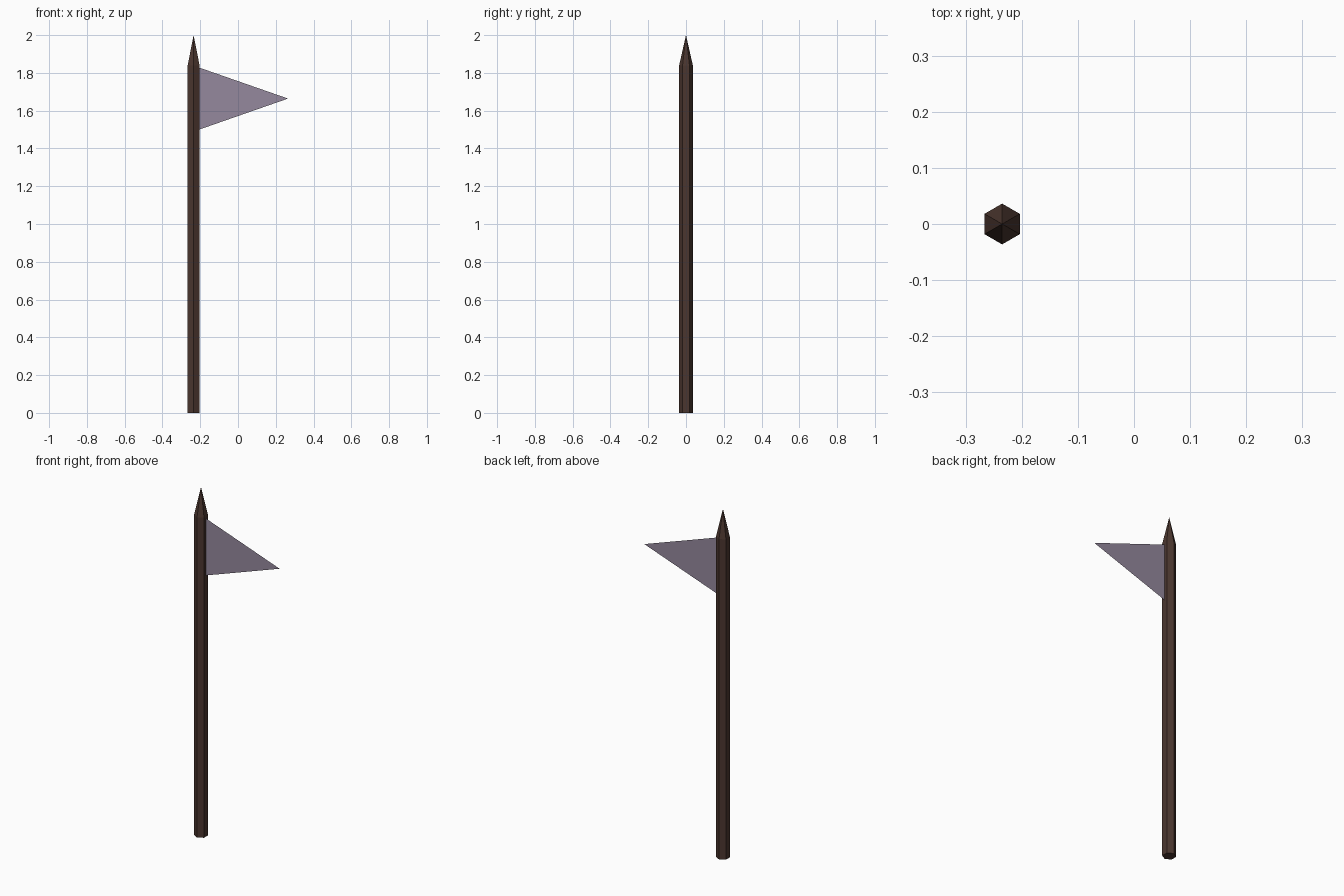
import bpy, bmesh
from math import radians
from mathutils import Matrix

if "Cube" in bpy.data.objects:
    bpy.data.objects.remove(bpy.data.objects["Cube"])

POLE_X, RADIUS, SHOULDER, TOP = -0.235, 0.0363, 1.84, 2.0


def material(name, color):
    mat = bpy.data.materials.new(name)
    mat.diffuse_color = (*color, 1)
    mat.use_nodes = True
    mat.node_tree.nodes["Principled BSDF"].inputs["Base Color"].default_value = mat.diffuse_color
    return mat


def add_object(name, bm, mat):
    mesh = bpy.data.meshes.new(name)
    bm.to_mesh(mesh)
    bm.free()
    mesh.materials.append(mat)
    obj = bpy.data.objects.new(name, mesh)
    bpy.context.collection.objects.link(obj)
    return obj


wood = material("dark_wood", (0.07, 0.037, 0.028))
cloth = material("purple_cloth", (0.30, 0.25, 0.34))

# Hexagonal pole: corners face front and back, top sharpened to a point
bm = bmesh.new()
base = bmesh.ops.create_circle(bm, cap_ends=True, segments=6, radius=RADIUS,
                               matrix=Matrix.Rotation(radians(30), 4, "Z"))
if max(v.co.y for v in base["verts"]) < RADIUS * 0.99:
    bmesh.ops.rotate(bm, verts=bm.verts, matrix=Matrix.Rotation(radians(30), 3, "Z"))
rim = bmesh.ops.extrude_edge_only(bm, edges=bm.edges[:])["geom"]
ring = [g for g in rim if isinstance(g, bmesh.types.BMVert)]
bmesh.ops.translate(bm, verts=ring, vec=(0, 0, SHOULDER))
tip = bm.verts.new((0, 0, TOP))
for edge in [g for g in rim if isinstance(g, bmesh.types.BMEdge) and all(v in ring for v in g.verts)]:
    bm.faces.new((*edge.verts, tip))
bmesh.ops.recalc_face_normals(bm, faces=bm.faces)
pole = add_object("pole", bm, wood)
pole.location.x = POLE_X

# Flat triangular pennant attached to the pole's right face
bm = bmesh.new()
corners = [(-0.205, 0, 1.50), (0.265, 0, 1.664), (-0.205, 0, 1.828)]
bm.faces.new([bm.verts.new(c) for c in corners])
add_object("pennant", bm, cloth)
